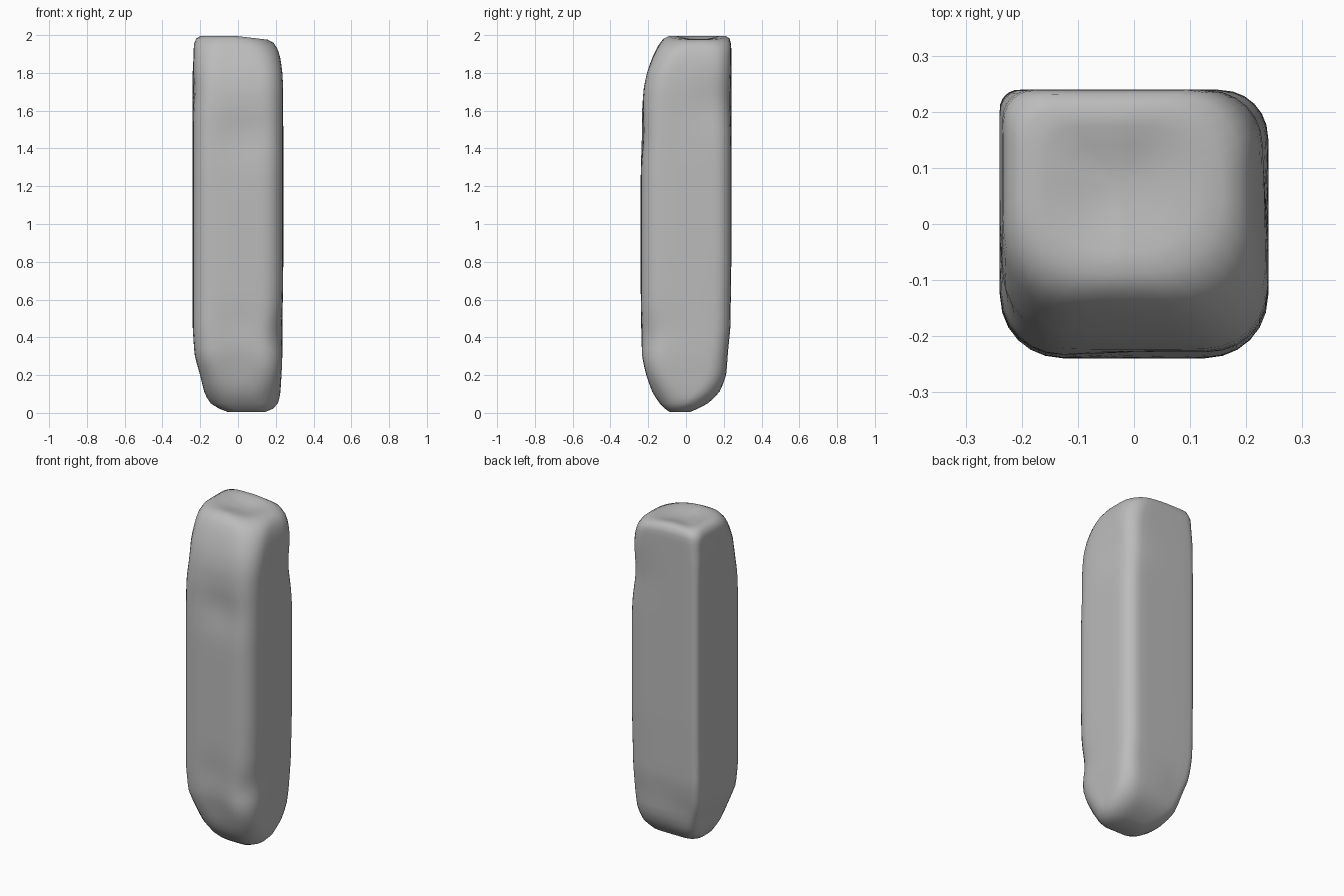
import bpy, bmesh, math
from mathutils import Vector

cube = bpy.data.objects.get("Cube")
if cube:
    bpy.data.objects.remove(cube, do_unlink=True)

# Stone colour
stone = bpy.data.materials.new("grey stone")
stone.use_nodes = True
colour = (0.5, 0.5, 0.5, 1)
stone.diffuse_color = colour
stone.node_tree.nodes["Principled BSDF"].inputs["Base Color"].default_value = colour

# Pillar outline: height, x min, x max, y min, y max
SECTIONS = [
    (0.00, -0.04, 0.13, -0.08, 0.01),
    (0.02, -0.10, 0.19, -0.11, 0.06),
    (0.05, -0.15, 0.215, -0.14, 0.12),
    (0.11, -0.18, 0.225, -0.18, 0.18),
    (0.20, -0.20, 0.23, -0.21, 0.215),
    (0.30, -0.23, 0.235, -0.235, 0.22),
    (0.45, -0.24, 0.235, -0.24, 0.235),
    (0.80, -0.24, 0.24, -0.24, 0.24),
    (1.30, -0.24, 0.24, -0.24, 0.24),
    (1.60, -0.24, 0.24, -0.235, 0.24),
    (1.72, -0.24, 0.24, -0.225, 0.24),
    (1.81, -0.24, 0.235, -0.205, 0.24),
    (1.89, -0.235, 0.225, -0.175, 0.24),
    (1.95, -0.235, 0.21, -0.145, 0.24),
    (1.985, -0.225, 0.19, -0.12, 0.235),
    (2.00, -0.20, 0.16, -0.09, 0.21),
]
# Corner radii: back left of the ring, back right, front ones
RADII = {(1, 1): 0.085, (-1, 1): 0.035, (-1, -1): 0.11, (1, -1): 0.11}
# Soft dents and swellings: centre, reach, depth
DENTS = [
    ((0.05, -0.24, 1.48), 0.13, 0.018),
    ((0.24, 0.18, 1.65), 0.14, 0.022),
    ((0.00, -0.24, 0.46), 0.10, 0.010),
    ((0.00, -0.23, 0.27), 0.08, 0.012),
    ((0.22, -0.20, 0.42), 0.10, 0.016),
    ((-0.15, 0.22, 0.22), 0.09, 0.018),
    ((-0.23, -0.14, 1.72), 0.10, 0.012),
    ((0.17, -0.18, 0.24), 0.08, -0.010),
]
CORNER_STEPS, SIDE_STEPS = 6, 6


def outline(x0, x1, y0, y1):
    """Rounded rectangle with its own radius at every corner."""
    fit = min(1, (x1 - x0) / 0.3, (y1 - y0) / 0.3)
    loose = max(0, 1 - (y1 - y0) / 0.48)
    arcs = []
    for i, (sx, sy) in enumerate([(1, 1), (-1, 1), (-1, -1), (1, -1)]):
        r = min(RADII[sx, sy] + 0.1 * loose, 0.14) * fit
        cx = x1 - r if sx > 0 else x0 + r
        cy = y1 - r if sy > 0 else y0 + r
        arcs.append([Vector((cx + r * math.cos(a), cy + r * math.sin(a)))
                     for a in [(i + k / CORNER_STEPS) * math.pi / 2
                               for k in range(CORNER_STEPS + 1)]])
    points = []
    for i, arc in enumerate(arcs):
        points += arc
        nxt = arcs[(i + 1) % 4][0]
        points += [arc[-1].lerp(nxt, k / SIDE_STEPS) for k in range(1, SIDE_STEPS)]
    return points


def weather(p):
    """Tilt the top and press the dents in."""
    q = p.copy()
    near_top = max(0, (p.z - 1.8) / 0.2)
    q.z -= 0.12 * near_top * max(0, p.x + 0.02)
    for centre, reach, depth in DENTS:
        c = Vector(centre)
        push = Vector((c.x, c.y, 0)).normalized()
        q -= push * depth * math.exp(-((p - c).length / reach) ** 2)
    return q


# Sections refined between the listed heights
fine = []
for a, b in zip(SECTIONS, SECTIONS[1:]):
    n = max(1, round((b[0] - a[0]) / 0.04))
    fine += [tuple(u + (v - u) * k / n for u, v in zip(a, b)) for k in range(n)]
fine.append(SECTIONS[-1])

bm = bmesh.new()
rings = [[Vector((p.x, p.y, s[0])) for p in outline(*s[1:])] for s in fine]
# Top cap shrinks inward with a shallow dish
top = rings[-1]
mid = sum(top, Vector()) / len(top)
for scale, drop in ((0.75, 0.004), (0.5, 0.015), (0.25, 0.022), (0.06, 0.024)):
    rings.append([mid.lerp(p, scale) - Vector((0, 0, drop)) for p in top])
loops = [[bm.verts.new(weather(p)) for p in ring] for ring in rings]
for low, high in zip(loops, loops[1:]):
    for i in range(len(low)):
        j = (i + 1) % len(low)
        bm.faces.new((low[i], low[j], high[j], high[i]))
bm.faces.new(loops[0][::-1])
bm.faces.new(loops[-1])

mesh = bpy.data.meshes.new("stone_pillar")
bm.to_mesh(mesh)
bm.free()
mesh.materials.append(stone)
pillar = bpy.data.objects.new("stone_pillar", mesh)
bpy.context.collection.objects.link(pillar)

# Soften the section changes
soft = pillar.modifiers.new("soften", 'SMOOTH')
soft.factor = 0.5
soft.iterations = 3
for face in mesh.polygons:
    face.use_smooth = True
